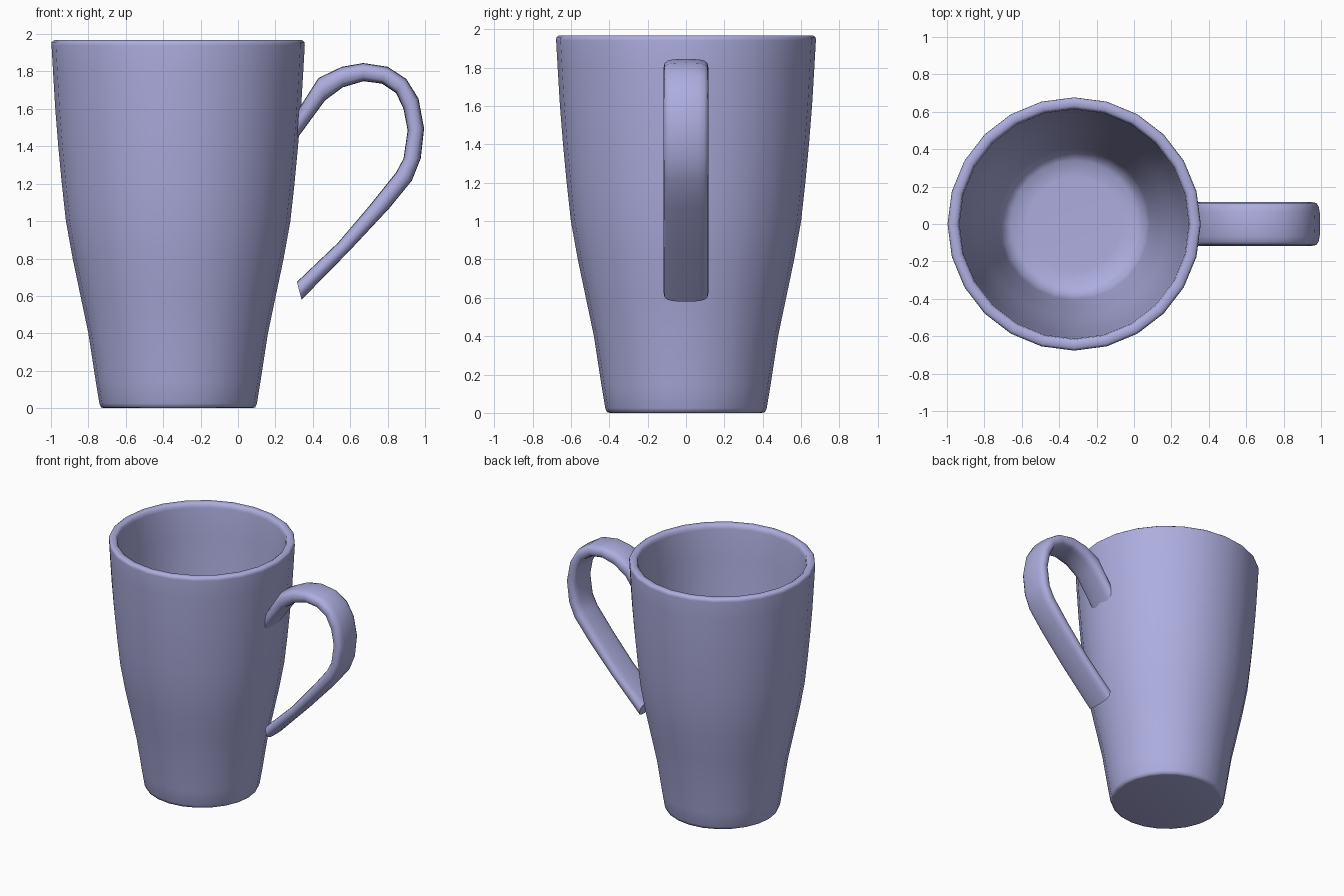
import bpy, bmesh, math

if "Cube" in bpy.data.objects:
    bpy.data.objects.remove(bpy.data.objects["Cube"])

lavender = bpy.data.materials.new("lavender_glaze")
lavender.diffuse_color = (0.42, 0.42, 0.74, 1)
lavender.use_nodes = True
lavender.node_tree.nodes["Principled BSDF"].inputs["Base Color"].default_value = lavender.diffuse_color


def finish(name, bm):
    bmesh.ops.recalc_face_normals(bm, faces=bm.faces)
    mesh = bpy.data.meshes.new(name)
    bm.to_mesh(mesh)
    bm.free()
    mesh.materials.append(lavender)
    for p in mesh.polygons:
        p.use_smooth = True
    obj = bpy.data.objects.new(name, mesh)
    bpy.context.collection.objects.link(obj)
    return obj


def bridge(bm, a, b):
    n = len(a)
    for i in range(n):
        j = (i + 1) % n
        bm.faces.new((a[i], a[j], b[j], b[i]))


# Cup: one profile (radius, height) turned round, outside then inside
SIDES, CX = 24, -0.32
profile = [(0.395, 0), (0.412, 0.004), (0.421, 0.025), (0.44, 0.14),
           (0.48, 0.4), (0.522, 0.6), (0.564, 0.8), (0.60, 1.0),
           (0.622, 1.2), (0.641, 1.4), (0.657, 1.6), (0.669, 1.8),
           (0.677, 1.94), (0.676, 1.957), (0.663, 1.967), (0.632, 1.967),
           (0.618, 1.957), (0.613, 1.93), (0.602, 1.7), (0.58, 1.4),
           (0.545, 1.0), (0.50, 0.75), (0.455, 0.5), (0.405, 0.2),
           (0.385, 0.12), (0.34, 0.085), (0.25, 0.08)]
bm = bmesh.new()
rings = []
for r, z in profile:
    rings.append([bm.verts.new((CX + r * math.cos(2 * math.pi * i / SIDES),
                                r * math.sin(2 * math.pi * i / SIDES), z))
                  for i in range(SIDES)])
for a, b in zip(rings, rings[1:]):
    bridge(bm, a, b)
bm.faces.new(rings[0])
bm.faces.new(rings[-1])
finish("cup", bm)

# Handle: rounded strap lofted between its outer and inner side outlines (x, z)
outer = [(0.325, 1.60), (0.43, 1.765), (0.555, 1.825), (0.67, 1.845),
         (0.80, 1.825), (0.90, 1.76), (0.965, 1.655), (0.995, 1.495),
         (0.977, 1.335), (0.93, 1.217), (0.81, 1.07), (0.60, 0.845),
         (0.34, 0.58)]
inner = [(0.315, 1.44), (0.465, 1.645), (0.56, 1.715), (0.67, 1.748),
         (0.77, 1.735), (0.845, 1.685), (0.885, 1.60), (0.907, 1.485),
         (0.885, 1.335), (0.845, 1.26), (0.705, 1.085), (0.535, 0.885),
         (0.315, 0.675)]
HALF_WIDTH, POINTS = 0.117, 16


def soft(v):
    return math.copysign(abs(v) ** 0.6, v)


bm = bmesh.new()
rings = []
for (ox, oz), (ix, iz) in zip(outer, inner):
    ring = []
    for i in range(POINTS):
        a = 2 * math.pi * i / POINTS
        t = 0.5 + 0.5 * soft(math.sin(a))
        ring.append(bm.verts.new((ix + (ox - ix) * t,
                                  HALF_WIDTH * soft(math.cos(a)),
                                  iz + (oz - iz) * t)))
    rings.append(ring)
for a, b in zip(rings, rings[1:]):
    bridge(bm, a, b)
bm.faces.new(rings[0])
bm.faces.new(rings[-1])
handle = finish("handle", bm)

# Keep the cut ends of the strap crisp
bpy.context.view_layer.objects.active = handle
handle.select_set(True)
bpy.ops.object.shade_smooth_by_angle(angle=math.radians(50))
